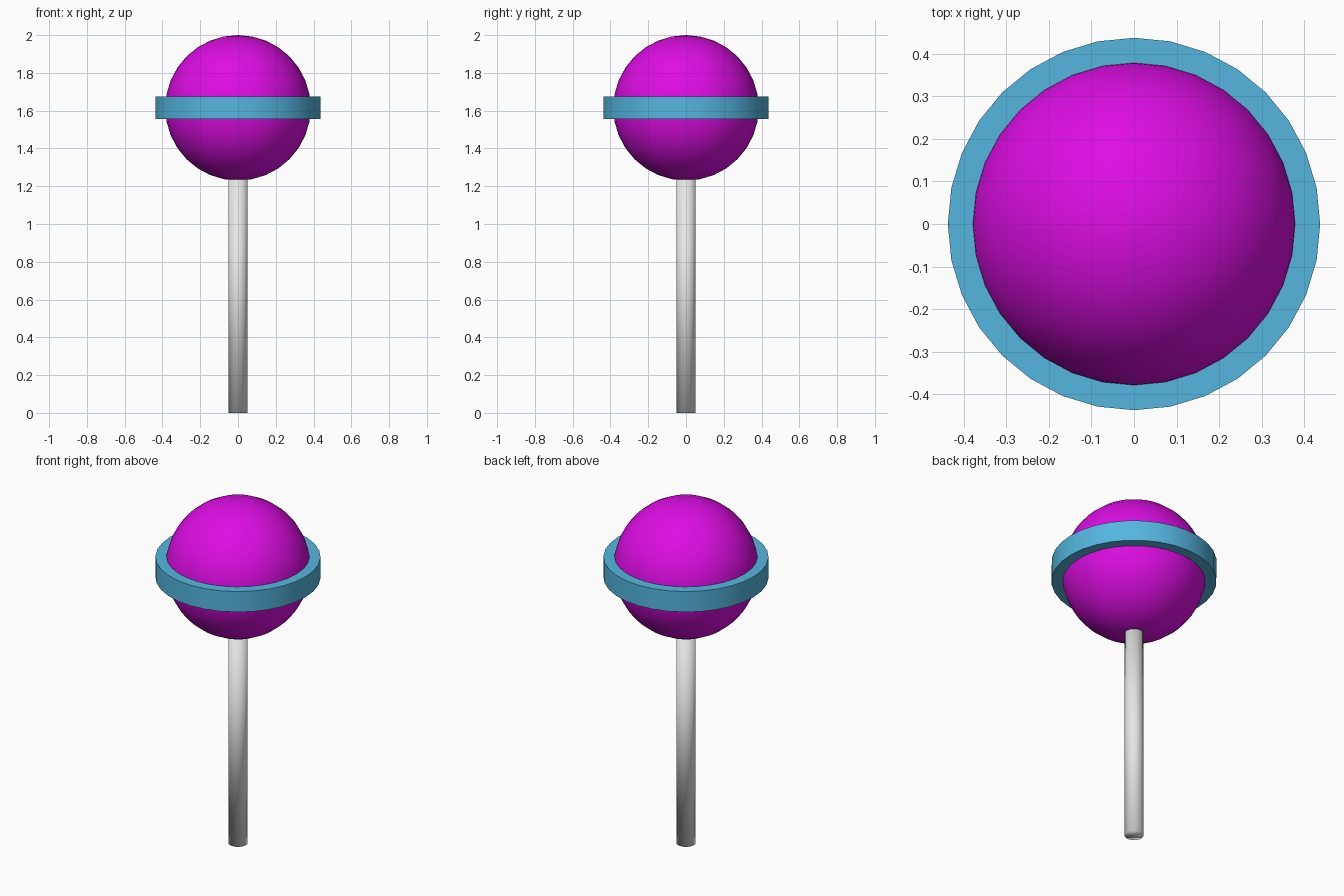
import bpy
import math

old = bpy.data.objects.get("Cube")
if old:
    bpy.data.objects.remove(old, do_unlink=True)


def material(name, rgb):
    mat = bpy.data.materials.new(name)
    mat.use_nodes = True
    color = (*rgb, 1.0)
    mat.diffuse_color = color
    mat.node_tree.nodes["Principled BSDF"].inputs["Base Color"].default_value = color
    return mat


def finish(name, mat):
    obj = bpy.context.object
    obj.name = name
    obj.data.name = name
    obj.data.materials.append(mat)
    return obj


def cylinder(name, radius, bottom, top, mat):
    bpy.ops.mesh.primitive_cylinder_add(
        vertices=32, radius=radius, depth=top - bottom,
        location=(0, 0, (bottom + top) / 2))
    return finish(name, mat)


magenta = material("magenta candy", (0.72, 0.004, 0.77))
blue = material("sky blue", (0.09, 0.47, 0.74))
white = material("off white", (0.8, 0.8, 0.8))

CENTRE = 1.615
HALF_BAND = 0.06

# Round candy head
bpy.ops.mesh.primitive_uv_sphere_add(
    segments=32, ring_count=16, radius=0.385, location=(0, 0, CENTRE))
finish("candy_ball", magenta)
bpy.ops.object.shade_smooth()

# Crisp-edged band around the middle
cylinder("candy_band", 0.438, CENTRE - HALF_BAND, CENTRE + HALF_BAND, blue)
bpy.ops.object.shade_smooth_by_angle(angle=math.radians(30))

# Stick, softly shaded across its ends, its top sunk into the ball
cylinder("stick", 0.051, 0, 1.3, white)
bpy.ops.object.shade_smooth()
